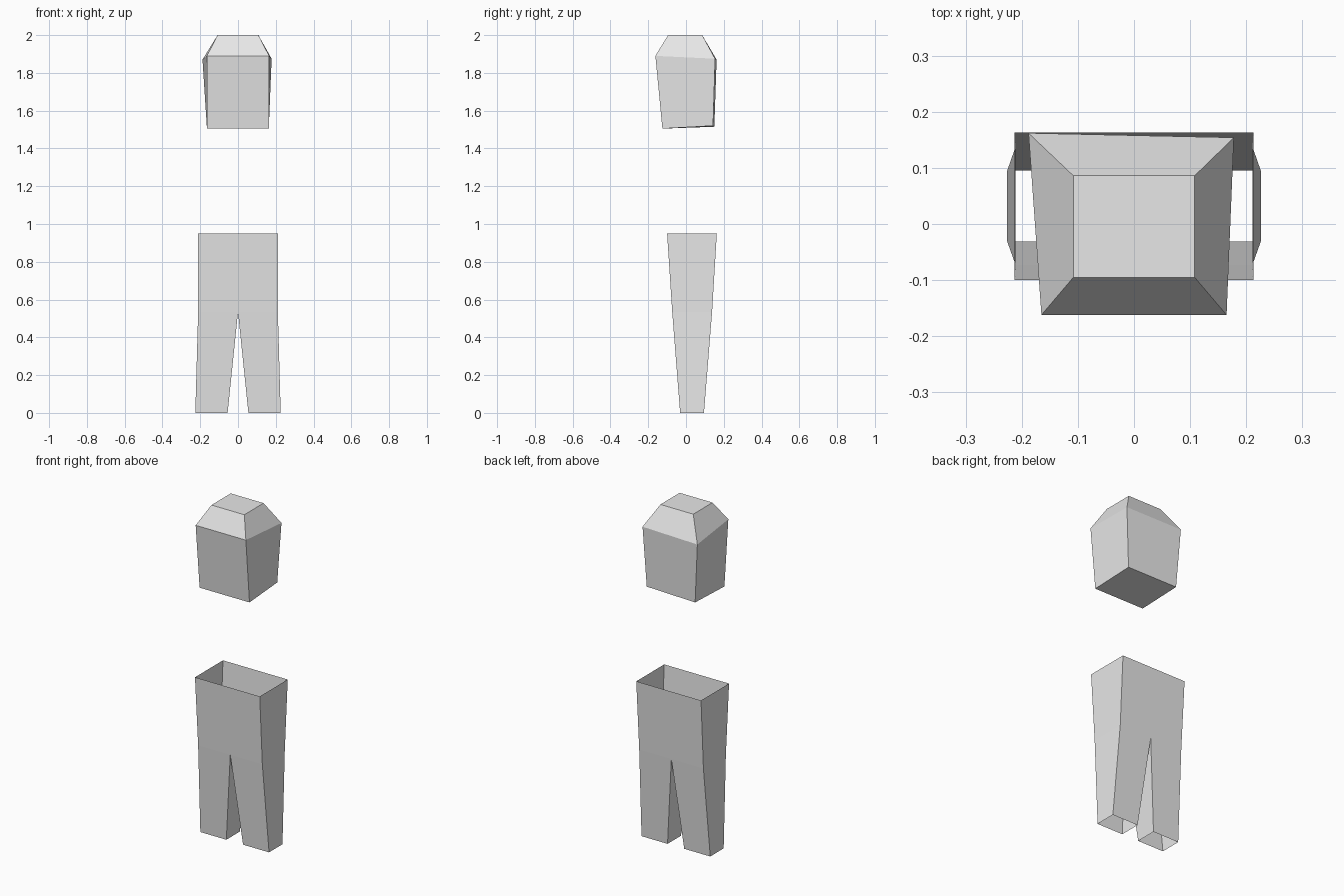
import bpy
import bmesh

# Remove the default object only
cube = bpy.data.objects.get("Cube")
if cube:
    bpy.data.objects.remove(cube, do_unlink=True)

# One plain grey for every part
grey = bpy.data.materials.new("light grey")
grey.use_nodes = True
grey.diffuse_color = (0.8, 0.8, 0.8, 1)
grey.node_tree.nodes["Principled BSDF"].inputs["Base Color"].default_value = (0.8, 0.8, 0.8, 1)


def rect(x0, x1, y0, y1, z):
    """Four corners, counter-clockwise seen from above."""
    return [(x0, y0, z), (x1, y0, z), (x1, y1, z), (x0, y1, z)]


def loft(name, rings, cap_bottom=False, cap_top=False, inward=False):
    """Flat-faced shell through four-cornered rings, listed bottom to top."""
    bm = bmesh.new()
    loops = [[bm.verts.new(p) for p in ring] for ring in rings]
    for low, high in zip(loops, loops[1:]):
        for i in range(4):
            j = (i + 1) % 4
            bm.faces.new((low[i], low[j], high[j], high[i]))
    if cap_bottom:
        bm.faces.new(loops[0][::-1])
    if cap_top:
        bm.faces.new(loops[-1])
    if inward:
        bmesh.ops.reverse_faces(bm, faces=bm.faces[:])
    mesh = bpy.data.meshes.new(name)
    bm.to_mesh(mesh)
    bm.free()
    mesh.materials.append(grey)
    obj = bpy.data.objects.new(name, mesh)
    bpy.context.collection.objects.link(obj)
    return obj


# Head: tapered block, slightly uneven at the back, with a bevelled crown
loft("head", [
    [(-0.165, -0.125, 1.505), (0.163, -0.125, 1.505), (0.158, 0.143, 1.52), (-0.165, 0.15, 1.515)],
    [(-0.165, -0.162, 1.89), (0.165, -0.162, 1.89), (0.178, 0.154, 1.875), (-0.188, 0.162, 1.87)],
    rect(-0.108, 0.108, -0.095, 0.086, 2.0),
], cap_bottom=True, cap_top=True)

# Hips: open tapered sleeve whose faces look inward
loft("hips", [
    rect(-0.211, 0.211, -0.073, 0.138, 0.535),
    rect(-0.213, 0.213, -0.1, 0.163, 0.95),
], inward=True)

# Legs: open tubes meeting at the crotch, mirrored across x
legs = loft("legs", [
    rect(0.055, 0.226, -0.031, 0.095, 0.0),
    rect(0.0, 0.211, -0.073, 0.138, 0.535),
])
mirror = legs.modifiers.new("mirror", "MIRROR")
mirror.use_axis = (True, False, False)
mirror.use_mirror_merge = False
